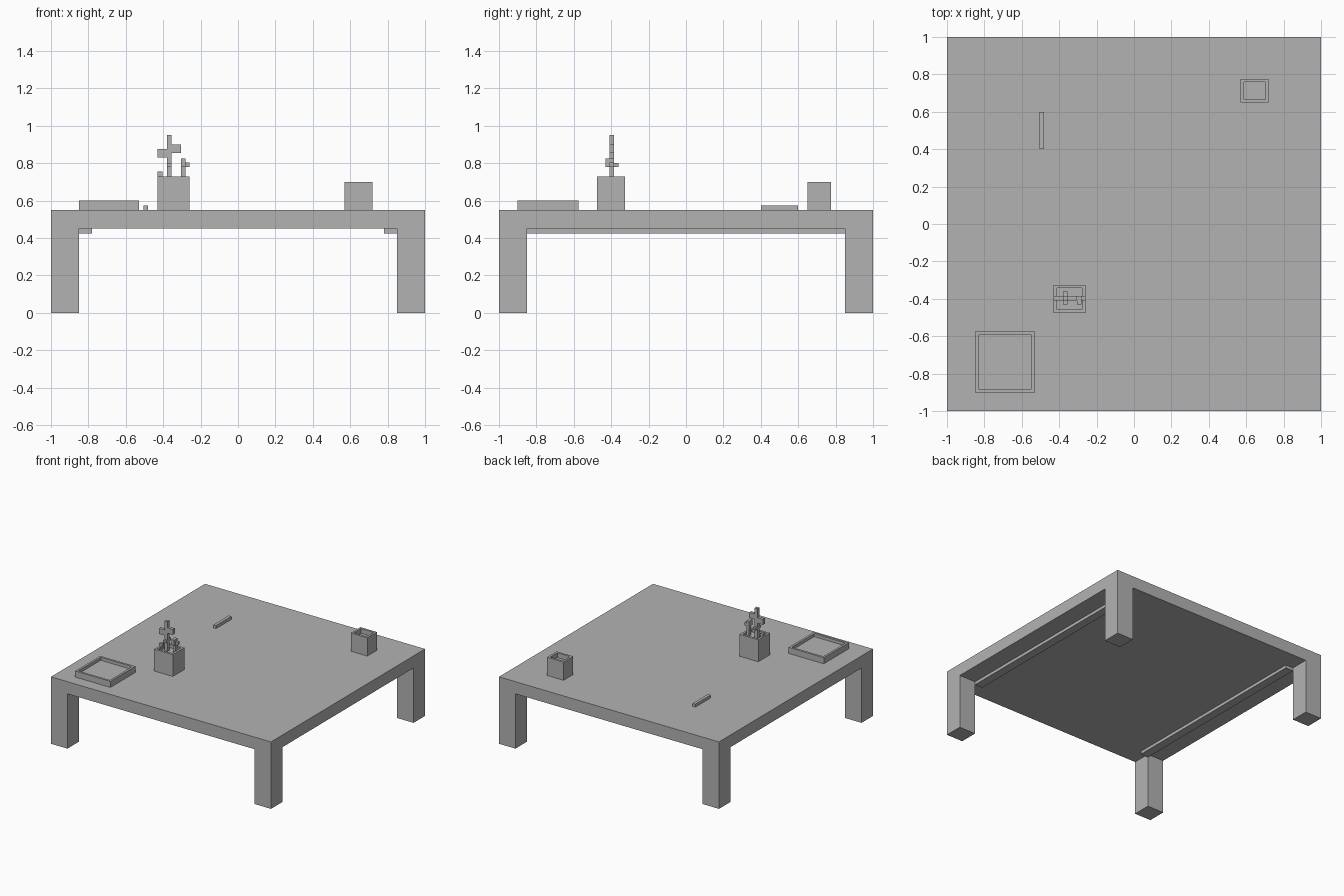
import bpy
import bmesh

cube = bpy.data.objects.get("Cube")
if cube:
    bpy.data.objects.remove(cube, do_unlink=True)

grey = bpy.data.materials.new("plain grey")
grey.use_nodes = True
colour = (0.45, 0.45, 0.45, 1)
grey.diffuse_color = colour
grey.node_tree.nodes["Principled BSDF"].inputs["Base Color"].default_value = colour


def add_box(bm, x, y, z):
    """Add a box spanning the given (low, high) ranges."""
    verts = bmesh.ops.create_cube(bm, size=1)["verts"]
    for v in verts:
        v.co = [(a + b) / 2 + c * (b - a) for (a, b), c in zip((x, y, z), v.co)]
    return verts


def finish(name, bm):
    mesh = bpy.data.meshes.new(name)
    bm.to_mesh(mesh)
    bm.free()
    mesh.materials.append(grey)
    obj = bpy.data.objects.new(name, mesh)
    bpy.context.collection.objects.link(obj)
    return obj


def box(name, x, y, z):
    bm = bmesh.new()
    add_box(bm, x, y, z)
    return finish(name, bm)


def open_box(name, x, y, z, rim, depth):
    """Box with a recess sunk into its top."""
    bm = bmesh.new()
    add_box(bm, x, y, z)
    bm.normal_update()
    top = max(bm.faces, key=lambda f: f.calc_center_median().z)
    bmesh.ops.inset_region(bm, faces=[top], thickness=rim)
    inner = bmesh.ops.extrude_face_region(bm, geom=[top])["geom"]
    bmesh.ops.delete(bm, geom=[top], context="FACES")
    moved = [g for g in inner if isinstance(g, bmesh.types.BMVert)]
    bmesh.ops.translate(bm, vec=(0, 0, -depth), verts=moved)
    bmesh.ops.recalc_face_normals(bm, faces=bm.faces)
    return finish(name, bm)


# Table
box("tabletop", (-1, 1), (-1, 1), (0.45, 0.55))
for sx, side in ((-1, "right"), (1, "left")):
    for sy, end in ((-1, "front"), (1, "back")):
        box(f"{end}_{side}_leg", sorted((sx, sx * 0.85)), sorted((sy, sy * 0.85)), (0, 0.45))
    box(f"{side}_rail", sorted((sx * 0.78, sx * 0.85)), (-0.85, 0.85), (0.425, 0.45))

# Things on the table
open_box("tray", (-0.85, -0.53), (-0.9, -0.575), (0.55, 0.6), 0.025, 0.025)
open_box("cup", (0.57, 0.72), (0.65, 0.775), (0.55, 0.7), 0.024, 0.04)
open_box("plant_pot", (-0.43, -0.26), (-0.475, -0.325), (0.55, 0.73), 0.025, 0.025)
box("stick", (-0.505, -0.48), (0.4, 0.6), (0.55, 0.575))

# Plant: stem, side shoot and blocky leaves
bm = bmesh.new()
mid = (-0.41, -0.385)
add_box(bm, (-0.38, -0.355), mid, (0.7, 0.95))
add_box(bm, (-0.43, -0.355), mid, (0.83, 0.875))
add_box(bm, (-0.355, -0.305), mid, (0.855, 0.9))
add_box(bm, (-0.305, -0.28), mid, (0.7, 0.825))
add_box(bm, (-0.28, -0.26), mid, (0.78, 0.805))
add_box(bm, (-0.38, -0.355), (-0.43, -0.36), (0.78, 0.8))
add_box(bm, (-0.305, -0.28), (-0.43, -0.41), (0.78, 0.825))
add_box(bm, (-0.43, -0.405), mid, (0.7, 0.755))
finish("plant", bm)
